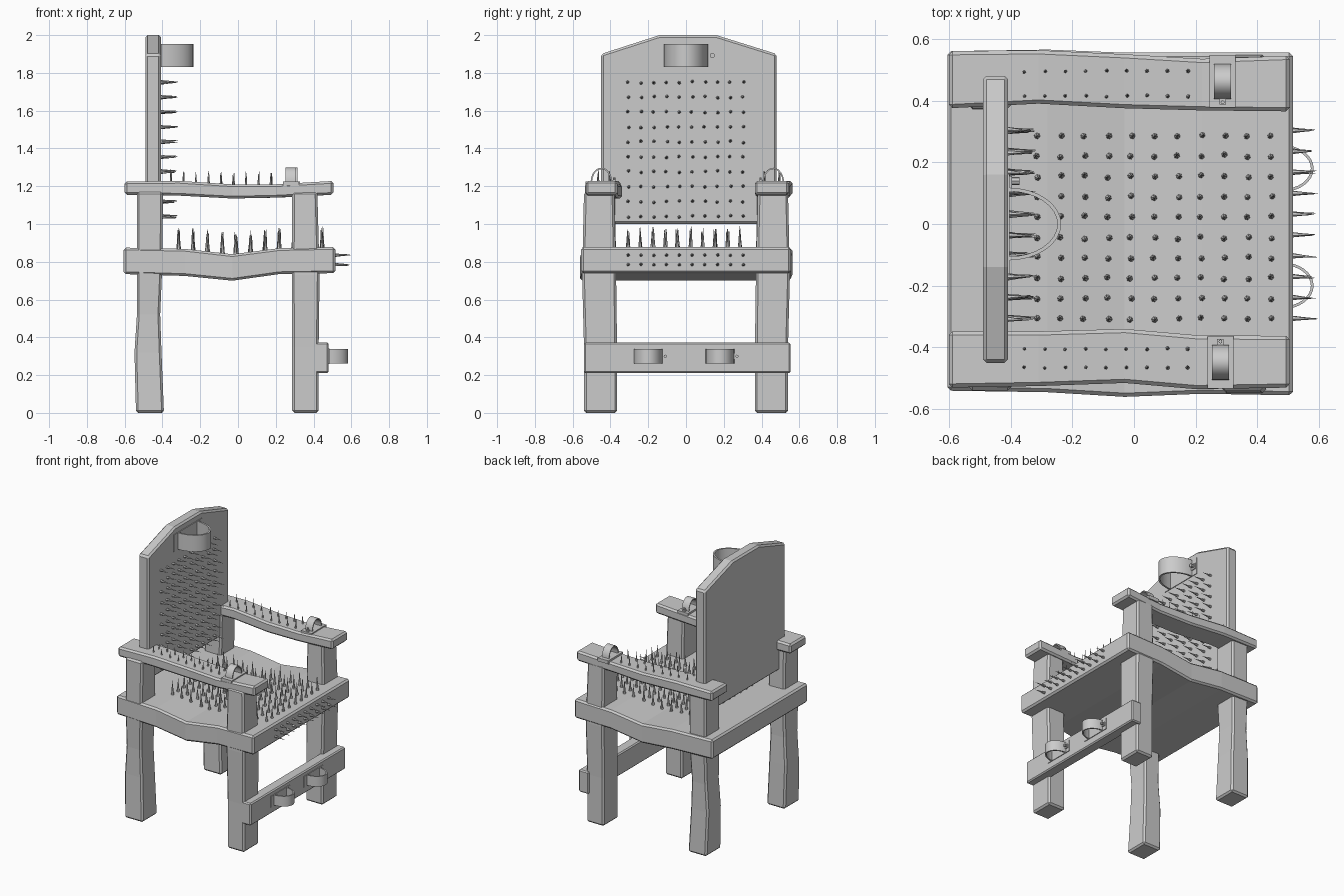
import bpy, bmesh, math, random
from mathutils import Vector, Matrix

if "Cube" in bpy.data.objects:
    bpy.data.objects.remove(bpy.data.objects["Cube"])

random.seed(4)
X, Y, Z = Vector((1, 0, 0)), Vector((0, 1, 0)), Vector((0, 0, 1))


def make(name, bm, bevel=0.0, smooth=False):
    bmesh.ops.recalc_face_normals(bm, faces=bm.faces)
    me = bpy.data.meshes.new(name)
    bm.to_mesh(me)
    bm.free()
    ob = bpy.data.objects.new(name, me)
    bpy.context.collection.objects.link(ob)
    if bevel:
        m = ob.modifiers.new("bevel", 'BEVEL')
        m.width, m.segments = bevel, 1
        m.limit_method, m.angle_limit = 'ANGLE', math.radians(40)
    if smooth:
        bpy.ops.object.select_all(action='DESELECT')
        ob.select_set(True)
        bpy.context.view_layer.objects.active = ob
        bpy.ops.object.shade_smooth_by_angle(angle=math.radians(35))
    return ob


def loft(bm, rings):
    """Skin a list of point rings and cap both ends."""
    vs = [[bm.verts.new(p) for p in r] for r in rings]
    n = len(vs[0])
    for a, b in zip(vs, vs[1:]):
        for i in range(n):
            bm.faces.new((a[i], a[(i + 1) % n], b[(i + 1) % n], b[i]))
    bm.faces.new(vs[0])
    bm.faces.new(vs[-1])


def beam(name, sections, along, bevel=0.012):
    """Wavy plank: sections are (position, u0, u1, v0, v1) along x or z."""
    bm = bmesh.new()
    rings = []
    for p, u0, u1, v0, v1 in sections:
        c = [(u0, v0), (u1, v0), (u1, v1), (u0, v1)]
        rings.append([(p, u, v) if along == 'x' else (u, v, p) for u, v in c])
    loft(bm, rings)
    return make(name, bm, bevel)


def box(bm, lo, hi, mat=Matrix()):
    loft(bm, [[mat @ Vector((x, y, z)) for x, y in
               ((lo[0], lo[1]), (hi[0], lo[1]), (hi[0], hi[1]), (lo[0], hi[1]))]
              for z in (lo[2], hi[2])])


def frame(o, across, side, out):
    m = Matrix((across, side, out)).transposed().to_4x4()
    m.translation = o
    return m


# seat, sagging in the middle
beam("seat", [(-0.605, -0.54, 0.56, 0.735, 0.875), (-0.28, -0.545, 0.565, 0.725, 0.868),
              (-0.03, -0.56, 0.555, 0.70, 0.84), (0.22, -0.55, 0.555, 0.735, 0.872),
              (0.515, -0.555, 0.555, 0.74, 0.878)], 'x')

# armrests
beam("armrest_left", [(-0.6, 0.375, 0.56, 1.155, 1.225), (-0.31, 0.39, 0.563, 1.15, 1.228),
                      (-0.03, 0.375, 0.55, 1.135, 1.21), (0.22, 0.368, 0.535, 1.14, 1.21),
                      (0.505, 0.365, 0.545, 1.155, 1.228)], 'x')
beam("armrest_right", [(-0.6, -0.53, -0.348, 1.155, 1.225), (-0.31, -0.525, -0.348, 1.15, 1.228),
                       (-0.03, -0.515, -0.34, 1.135, 1.21), (0.2, -0.535, -0.36, 1.14, 1.21),
                       (0.505, -0.53, -0.363, 1.155, 1.228)], 'x')

# legs, rear pair bowed backwards
for s, nm in ((1, "left"), (-1, "right")):
    def ys(a, b):
        return (a, b) if s > 0 else (-b, -a)
    beam("front_leg_" + nm, [(0, 0.287, 0.427, *ys(0.365, 0.54)), (0.35, 0.287, 0.427, *ys(0.365, 0.54)),
                             (0.73, 0.285, 0.432, *ys(0.37, 0.55)), (1.17, 0.287, 0.42, *ys(0.38, 0.54))], 'z')
    beam("rear_leg_" + nm, [(0, -0.54, -0.392, *ys(0.365, 0.54)), (0.32, -0.548, -0.405, *ys(0.37, 0.53)),
                            (0.52, -0.535, -0.412, *ys(0.375, 0.53)), (0.75, -0.535, -0.402, *ys(0.37, 0.54)),
                            (1.17, -0.535, -0.397, *ys(0.375, 0.54))], 'z')

# backrest with clipped top
bm = bmesh.new()
outline = [(-0.45, 1.0), (0.48, 1.0), (0.48, 1.9), (0.16, 2.0), (-0.14, 2.0), (-0.45, 1.9)]
loft(bm, [[(x, y, z) for y, z in outline] for x in (-0.49, -0.408)])
make("backrest", bm, 0.012)

# foot board
bm = bmesh.new()
box(bm, (0.40, -0.54, 0.21), (0.48, 0.553, 0.372))
make("foot_board", bm, 0.008)


def cuff(name, mat, r, depth, width, plate, t, pin):
    """Half-round band on a plate, with a hasp tab and pin on one side."""
    bm = bmesh.new()
    h = width / 2
    rings = []
    for i in range(17):
        a = math.pi * i / 16
        c, s = math.cos(a), math.sin(a)
        o, n = (r * c, depth * s), ((r - t) * c, (depth - t) * s)
        rings.append([mat @ Vector(p) for p in ((o[0], -h, o[1]), (o[0], h, o[1]),
                                                (n[0], h, n[1]), (n[0], -h, n[1]))])
    loft(bm, rings)
    make(name + "_band", bm, smooth=True)
    bm = bmesh.new()
    box(bm, (-plate[0] / 2, -plate[1] / 2, -0.02), (plate[0] / 2, plate[1] / 2, 0.005), mat)
    make(name + "_plate", bm)
    bm = bmesh.new()
    k = r / 0.11
    x0, x1 = sorted((pin * r * 0.95, pin * (r + 0.035 * k)))
    box(bm, (x0, -0.02 * k, 0.005), (x1, 0.02 * k, 0.012), mat)
    bmesh.ops.create_cone(bm, cap_ends=True, segments=8, radius1=0.012 * k, radius2=0.012 * k, depth=0.035 * k,
                          matrix=mat @ Matrix.Translation((pin * (r + 0.02 * k), 0, 0.018)))
    make(name + "_hasp", bm)


cuff("neck_cuff", frame(Vector((-0.408, 0, 1.892)), Y, Z, X), 0.118, 0.172, 0.12, (0.325, 0.122), 0.012, 1)
for nm, y in (("left", 0.18), ("right", -0.20)):
    cuff("foot_cuff_" + nm, frame(Vector((0.48, y, 0.3)), Y, Z, X), 0.076, 0.102, 0.075, (0.22, 0.08), 0.009, 1)
for nm, x, y, s in (("left", 0.287, 0.462, -1), ("right", 0.28, -0.448, 1)):
    cuff("wrist_cuff_" + nm, frame(Vector((x, y, 1.22)), Y, -X, Z), 0.057, 0.078, 0.056, (0.17, 0.085), 0.008, s)


def spikes(name, points, out, r, length, jitter=0.004):
    """Field of six-sided spikes with a concave taper."""
    bm = bmesh.new()
    u = out.orthogonal().normalized()
    v = out.cross(u)
    for p in points:
        j = lambda a: random.uniform(-a, a)
        p = Vector(p) + u * j(jitter) + v * j(jitter)
        ln = length * random.uniform(0.85, 1.12)
        lean = u * j(0.005) + v * j(0.005)
        loft(bm, [[p + lean * h + out * (ln * h - 0.01) +
                   (u * math.cos(i * math.pi / 3) + v * math.sin(i * math.pi / 3)) * r * k for i in range(6)]
                  for h, k in ((0, 1), (0.45, 0.5), (1, 0.04))])
    make(name, bm)


def sag(x, z_end, z_mid, half=0.3):
    return z_mid + (z_end - z_mid) * min(1, abs(x + 0.03) / half)


ROW = [-0.305 + 0.0675 * i for i in range(10)]
spikes("back_spikes", [(-0.408, y, 1.04 + 0.079 * i) for y in ROW for i in range(10)], X, 0.010, 0.09)
spikes("seat_spikes", [(x, y - 0.01, sag(x, 0.87, 0.84)) for y in [-0.298 + 0.066 * i for i in range(10)]
                       for x in [-0.312 + 0.0757 * i for i in range(11)]], Z, 0.0115, 0.115)
spikes("seat_front_spikes", [(0.515, y, z) for y in ROW for z in (0.785, 0.835)], X, 0.010, 0.083, 0.001)
ARM = [-0.355 + 0.0663 * i for i in range(9)]
for nm, rows in (("left", (0.415, 0.495)), ("right", (-0.405, -0.465))):
    spikes("armrest_spikes_" + nm, [(x, y, sag(x, 1.222, 1.21)) for y in rows for x in ARM], Z, 0.007, 0.07, 0.002)
